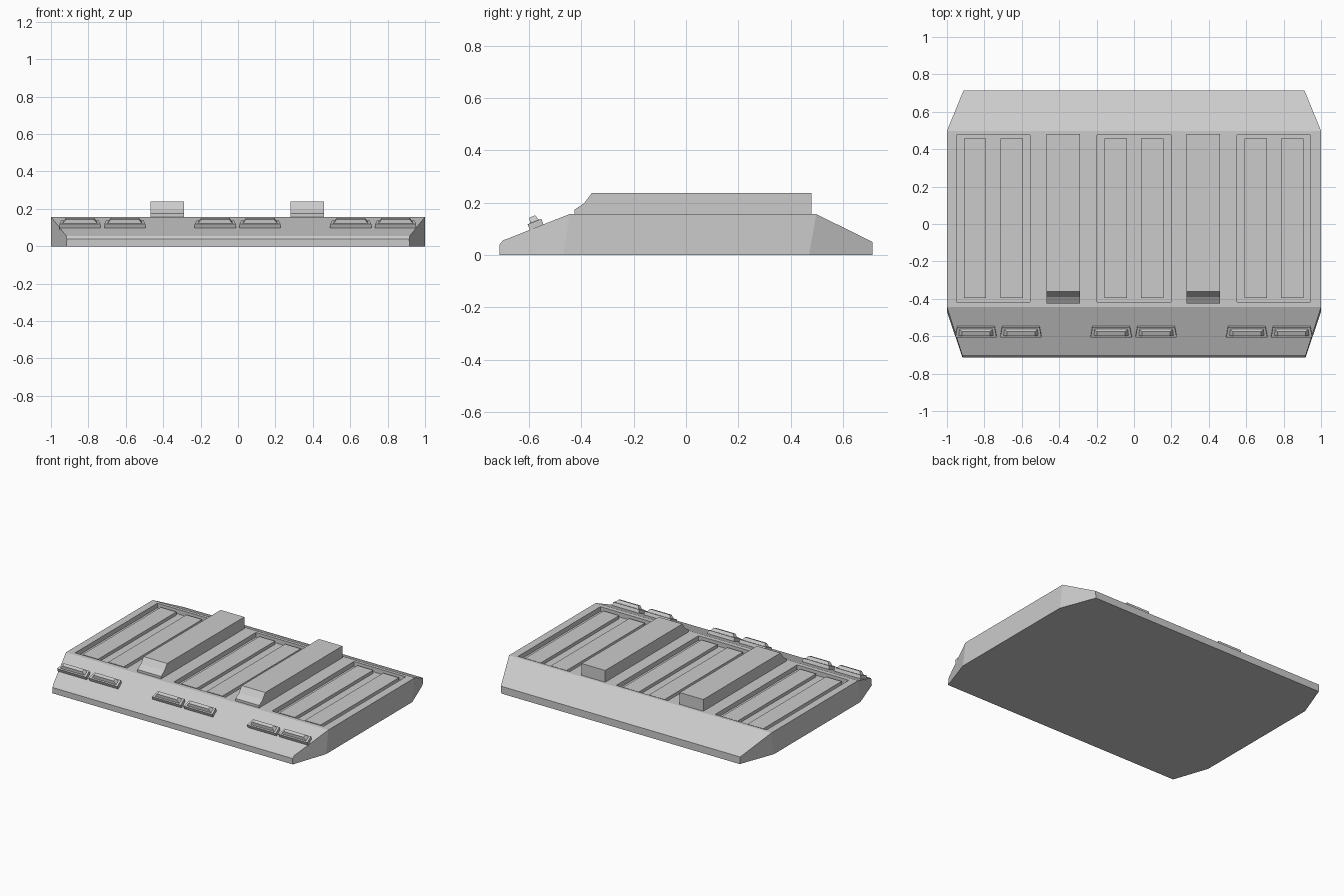
import bpy, bmesh, math
from mathutils import Vector, Matrix

if "Cube" in bpy.data.objects:
    bpy.data.objects.remove(bpy.data.objects["Cube"])


def finish(bm, name):
    bmesh.ops.recalc_face_normals(bm, faces=bm.faces[:])
    me = bpy.data.meshes.new(name)
    bm.to_mesh(me)
    bm.free()
    ob = bpy.data.objects.new(name, me)
    bpy.context.collection.objects.link(ob)
    return ob


def extrude_x(bm, profile, x0, x1):
    """Extrude a (y, z) profile along x."""
    face = bm.faces.new([bm.verts.new((x0, y, z)) for y, z in profile])
    ext = bmesh.ops.extrude_face_region(bm, geom=[face])
    verts = [v for v in ext["geom"] if isinstance(v, bmesh.types.BMVert)]
    bmesh.ops.translate(bm, verts=verts, vec=(x1 - x0, 0, 0))


def box(bm, x0, x1, y0, y1, z0, z1):
    extrude_x(bm, [(y0, z0), (y1, z0), (y1, z1), (y0, z1)], x0, x1)


def loft(bm, lower, upper):
    """Six-sided block between two four-point loops."""
    a = [bm.verts.new(p) for p in lower]
    b = [bm.verts.new(p) for p in upper]
    bm.faces.new(a[::-1])
    bm.faces.new(b)
    for i in range(4):
        j = (i + 1) % 4
        bm.faces.new((a[i], a[j], b[j], b[i]))


# Main slab: side profile with the four corners cut off
bm = bmesh.new()
extrude_x(bm, [(-0.713, 0), (-0.713, 0.04), (-0.7, 0.056), (-0.445, 0.157),
               (0.498, 0.157), (0.713, 0.05), (0.713, 0)], -1, 1)
for s in (-1, 1):
    for low, high, end in (((1, -0.47, 0), (1, -0.445, 0.157), (0.915, -0.713, 0.04)),
                           ((1, 0.47, 0), (1, 0.498, 0.157), (0.912, 0.713, 0.05))):
        p, q, r = (Vector((s * c[0], c[1], c[2])) for c in (low, high, end))
        n = (q - p).cross(r - p).normalized()
        if n.x * s < 0:
            n.negate()
        cut = bmesh.ops.bisect_plane(bm, geom=bm.verts[:] + bm.edges[:] + bm.faces[:],
                                     dist=1e-5, plane_co=p, plane_no=n, clear_outer=True)
        edges = [e for e in cut["geom_cut"] if isinstance(e, bmesh.types.BMEdge)]
        bmesh.ops.holes_fill(bm, edges=[e for e in bm.edges if e.is_boundary])
slab = finish(bm, "main_slab")

# Three sunken trays, each with two raised bars
cutter_bm, bars_bm = bmesh.new(), bmesh.new()
for cx in (-0.752, 0, 0.748):
    box(cutter_bm, cx - 0.197, cx + 0.197, -0.417, 0.477, 0.125, 0.3)
    for s in (-1, 1):
        bx = cx + s * 0.098
        box(bars_bm, bx - 0.06, bx + 0.06, -0.395, 0.458, 0.12, 0.147)
cutter = finish(cutter_bm, "tray_cutter")
cutter.hide_render = True
cutter.hide_set(True)
mod = slab.modifiers.new("trays", "BOOLEAN")
mod.operation = "DIFFERENCE"
mod.solver = "EXACT"
mod.object = cutter
finish(bars_bm, "tray_bars")

# Two tall ridges between the trays
for name, cx in (("left_ridge", -0.378), ("right_ridge", 0.37)):
    bm = bmesh.new()
    extrude_x(bm, [(-0.426, 0.15), (-0.426, 0.174), (-0.39, 0.198), (-0.36, 0.238),
                   (0.48, 0.238), (0.48, 0.15)], cx - 0.09, cx + 0.09)
    finish(bm, name)

# Stepped blocks on the front slope
tilt = Matrix.Translation((0, -0.571, 0.107)) @ Matrix.Rotation(math.atan2(0.101, 0.255), 4, "X")


def ring(w_front, w_back, d, z):
    return [(-w_front, -d, z), (w_front, -d, z), (w_back, d, z), (-w_back, d, z)]


for i, cx in enumerate((-0.845, -0.605, -0.122, 0.118, 0.603, 0.843)):
    bm = bmesh.new()
    loft(bm, ring(0.11, 0.1, 0.028, -0.01), ring(0.11, 0.1, 0.028, 0.023))
    loft(bm, ring(0.095, 0.09, 0.019, 0.02), ring(0.075, 0.075, 0.012, 0.044))
    bmesh.ops.transform(bm, matrix=Matrix.Translation((cx, 0, 0)) @ tilt, verts=bm.verts[:])
    finish(bm, f"front_block_{i + 1}")
